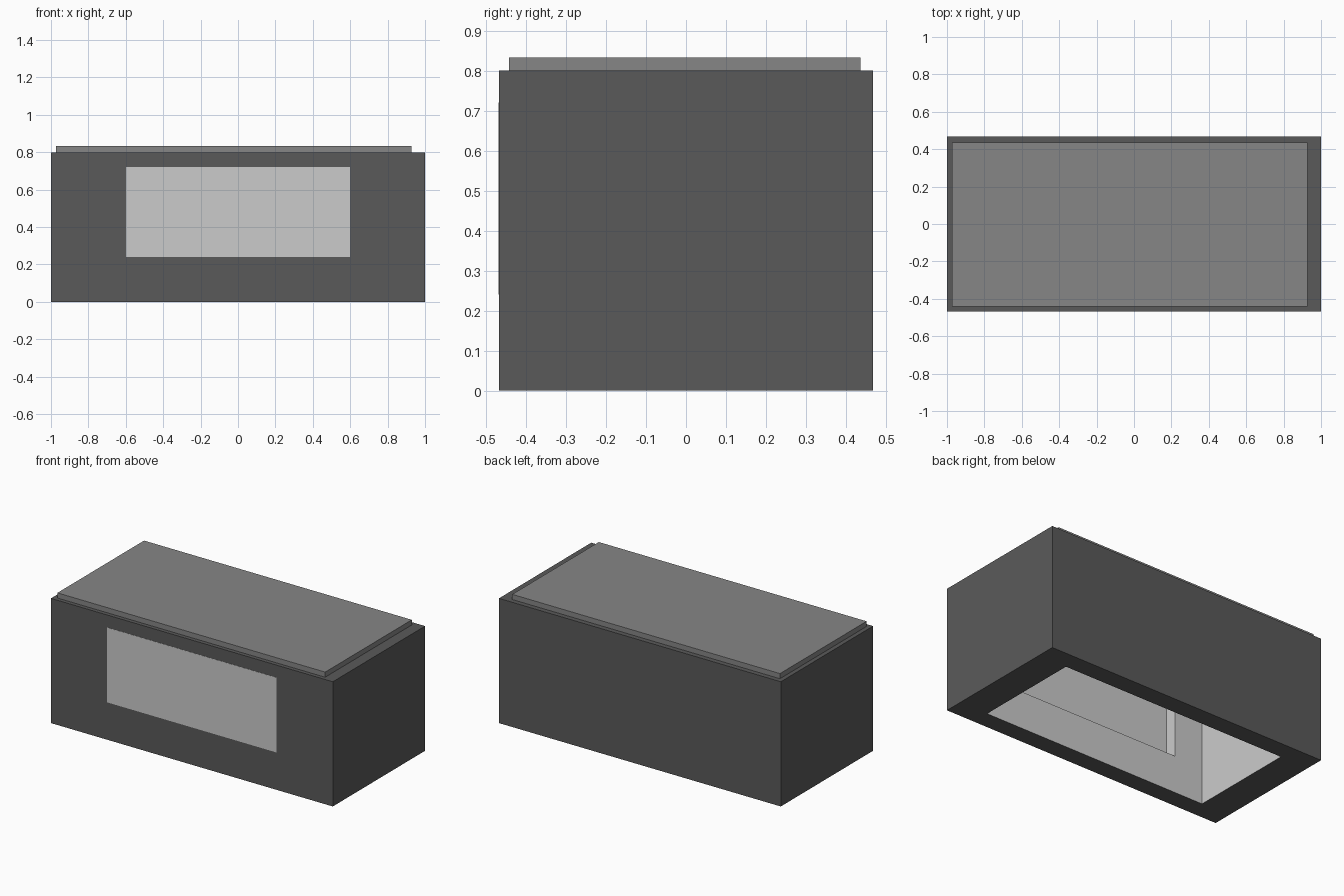
import bpy

if "Cube" in bpy.data.objects:
    bpy.data.objects.remove(bpy.data.objects["Cube"])


def grey(name, value):
    mat = bpy.data.materials.new(name)
    mat.diffuse_color = (value, value, value, 1)
    mat.use_nodes = True
    mat.node_tree.nodes["Principled BSDF"].inputs["Base Color"].default_value = mat.diffuse_color
    return mat


def box(name, x, y, z, mat):
    """Axis-aligned box from (min, max) ranges."""
    centre = [(a + b) / 2 for a, b in (x, y, z)]
    bpy.ops.mesh.primitive_cube_add(size=1, location=centre)
    obj = bpy.context.object
    obj.name = obj.data.name = name
    obj.scale = [b - a for a, b in (x, y, z)]
    bpy.ops.object.transform_apply(location=False, rotation=False, scale=True)
    obj.data.materials.append(mat)
    return obj


def cut(target, cutter):
    """Subtract a cutter (its material lines the hole), bake, discard it."""
    mod = target.modifiers.new("cut", 'BOOLEAN')
    mod.operation = 'DIFFERENCE'
    mod.solver = 'EXACT'
    mod.material_mode = 'TRANSFER'
    mod.object = cutter
    bpy.context.view_layer.objects.active = target
    bpy.ops.object.modifier_apply(modifier=mod.name)
    bpy.data.objects.remove(cutter, do_unlink=True)


dark, mid, light = grey("dark", 0.102), grey("mid", 0.24), grey("light", 0.8)
FRONT = -0.4675
WINDOW_X, WINDOW_Z = (-0.6, 0.6), (0.24, 0.72)

# Thick-walled case, open above and below, with a window in the front wall
case = box("case", (-1, 1), (FRONT, -FRONT), (0, 0.8), dark)
cut(case, box("cavity_cutter", (-0.8, 0.8), (-0.35, 0.35), (-0.1, 0.9), light))
cut(case, box("window_cutter", WINDOW_X, (-0.6, -0.2), WINDOW_Z, light))

# Window pane, a hair proud of the front face
box("window_pane", WINDOW_X, (FRONT - 0.001, -0.425), WINDOW_Z, light)

# Thin lid closing the top, slightly off centre
box("lid", (-0.972, 0.928), (-0.442, 0.436), (0.8, 0.833), mid)
